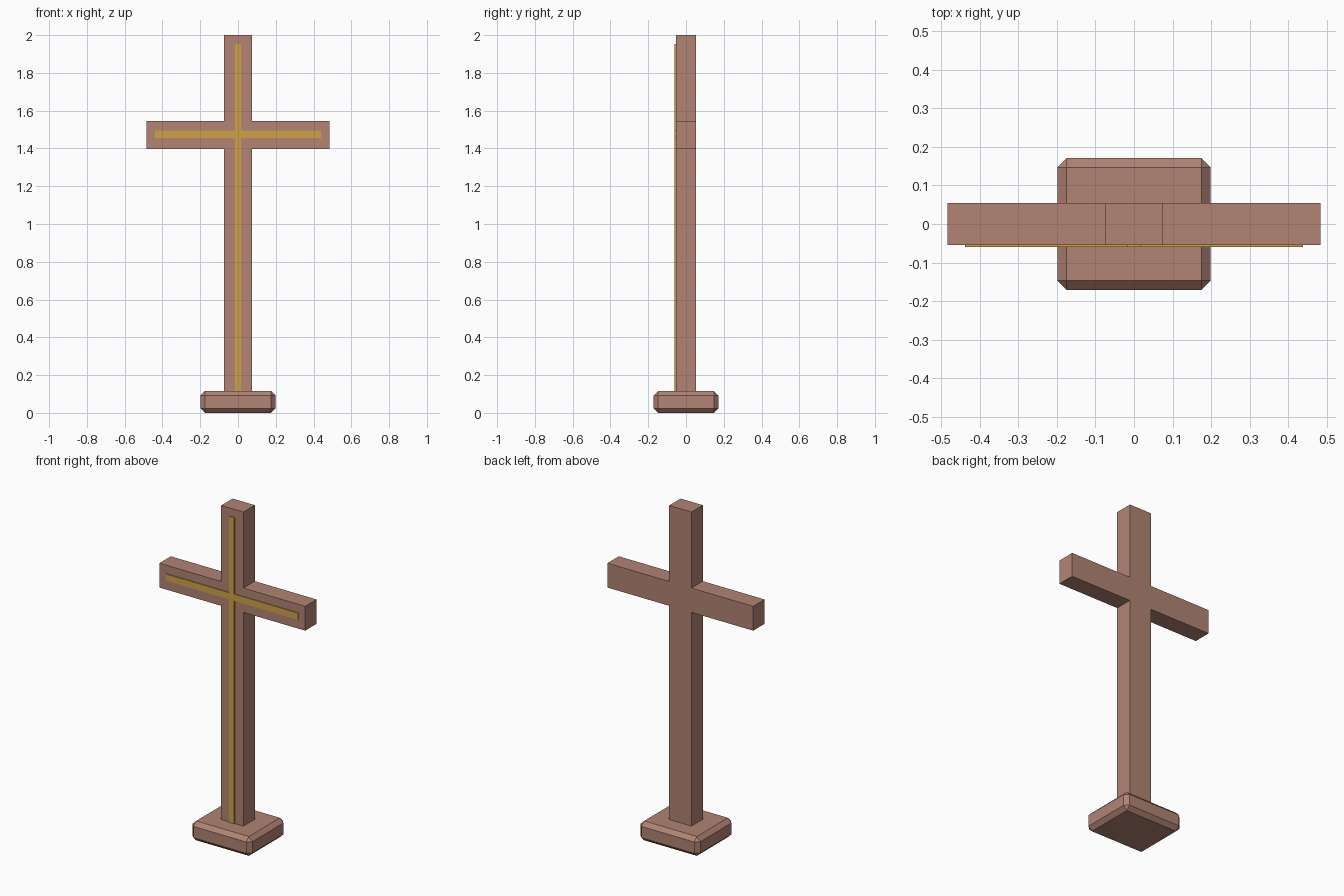
import bpy, bmesh
from mathutils import Matrix

if "Cube" in bpy.data.objects:
    bpy.data.objects.remove(bpy.data.objects["Cube"])


def material(name, color):
    m = bpy.data.materials.new(name)
    m.diffuse_color = (*color, 1)
    m.use_nodes = True
    m.node_tree.nodes["Principled BSDF"].inputs["Base Color"].default_value = m.diffuse_color
    return m


wood = material("reddish wood", (0.44, 0.23, 0.175))
gold = material("gold", (0.62, 0.36, 0.06))


def add_object(name, bm, mat):
    bmesh.ops.recalc_face_normals(bm, faces=bm.faces)
    mesh = bpy.data.meshes.new(name)
    bm.to_mesh(mesh)
    bm.free()
    mesh.materials.append(mat)
    obj = bpy.data.objects.new(name, mesh)
    bpy.context.collection.objects.link(obj)
    return obj


def box(name, lo, hi, mat, bevel=0):
    bm = bmesh.new()
    size = [b - a for a, b in zip(lo, hi)]
    mid = [(a + b) / 2 for a, b in zip(lo, hi)]
    bmesh.ops.create_cube(bm, size=1, matrix=Matrix.Translation(mid) @ Matrix.Diagonal((*size, 1)))
    if bevel:
        bmesh.ops.bevel(bm, geom=bm.edges[:], offset=bevel, segments=1, affect='EDGES')
    return add_object(name, bm, mat)


def cross(name, half, bottom, top, arm, z0, z1, y0, y1, mat):
    """Cross outline in the xz plane, pushed from y0 to y1."""
    right = [(half, bottom), (half, z0), (arm, z0), (arm, z1), (half, z1), (half, top)]
    outline = right + [(-x, z) for x, z in reversed(right)]
    bm = bmesh.new()
    face = bm.faces.new([bm.verts.new((x, y0, z)) for x, z in outline])
    ext = bmesh.ops.extrude_face_region(bm, geom=[face], use_keep_orig=True)
    verts = [v for v in ext["geom"] if isinstance(v, bmesh.types.BMVert)]
    bmesh.ops.translate(bm, verts=verts, vec=(0, y1 - y0, 0))
    return add_object(name, bm, mat)


# chamfered foot
box("base", (-0.199, -0.171, 0), (0.199, 0.171, 0.116), wood, 0.024)
# post and arms in one piece
cross("wooden_cross", 0.074, 0.1, 2.0, 0.484, 1.398, 1.544, -0.054, 0.054, wood)
# thin raised strip on the front
cross("gold_strip", 0.0165, 0.116, 1.952, 0.439, 1.454, 1.494, -0.06, -0.053, gold)
